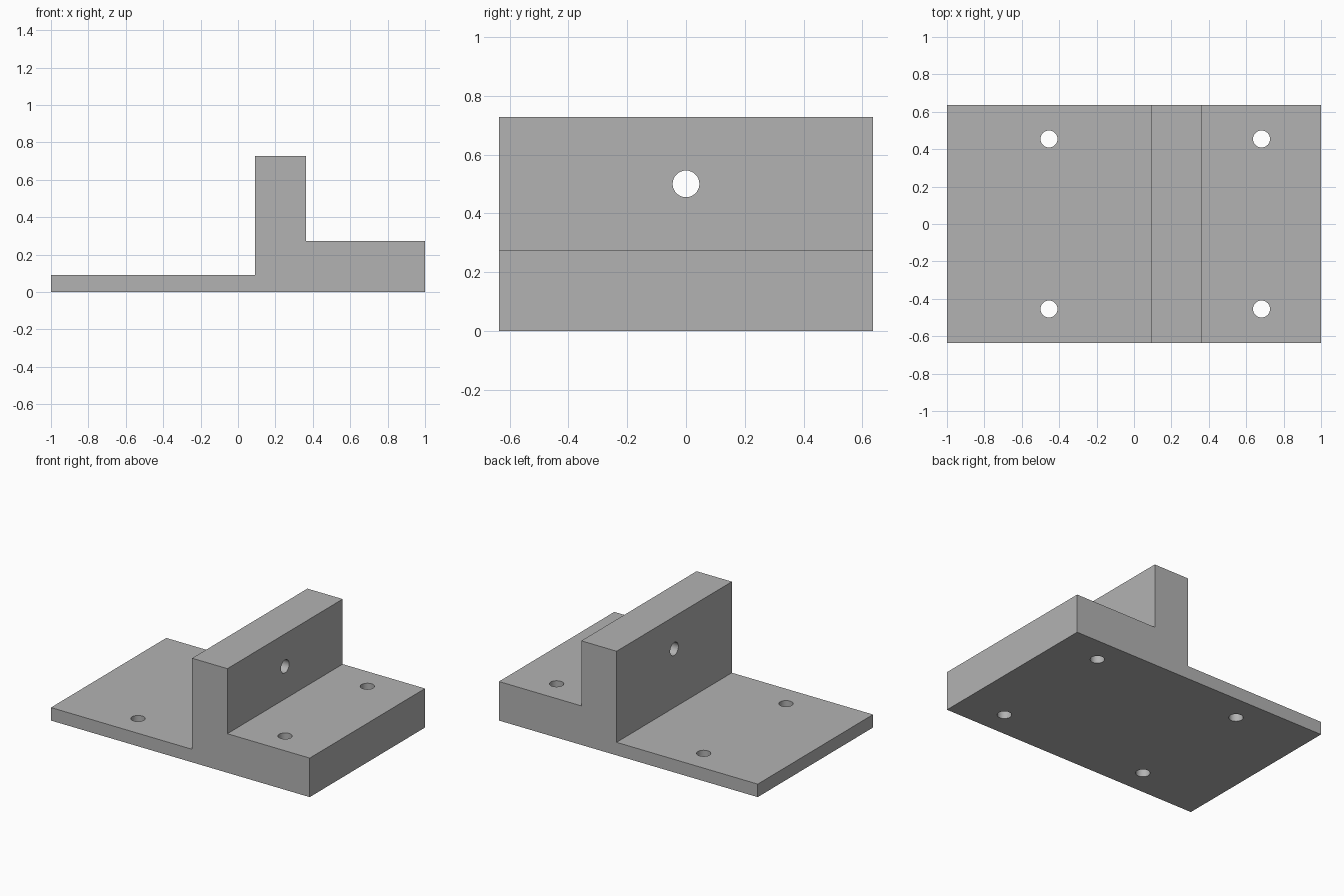
import bpy, bmesh
from math import pi, radians

if "Cube" in bpy.data.objects:
    bpy.data.objects.remove(bpy.data.objects["Cube"], do_unlink=True)

UNIT = 1 / 11          # base module of the part
HALF_DEPTH = 7 * UNIT
HOLE_RADIUS = UNIT / 2

grey = bpy.data.materials.new("plain_grey")
grey.use_nodes = True
colour = (0.45, 0.45, 0.45, 1)
grey.diffuse_color = colour
grey.node_tree.nodes["Principled BSDF"].inputs["Base Color"].default_value = colour

# Stepped profile (x, z): thin plate, upright wall, thick plate
profile = [(-11, 0), (11, 0), (11, 3), (4, 3), (4, 8), (1, 8), (1, 1), (-11, 1)]
bm = bmesh.new()
face = bm.faces.new([bm.verts.new((x * UNIT, -HALF_DEPTH, z * UNIT)) for x, z in profile])
extruded = bmesh.ops.extrude_face_region(bm, geom=[face])["geom"]
bmesh.ops.translate(bm, vec=(0, 2 * HALF_DEPTH, 0),
                    verts=[v for v in extruded if isinstance(v, bmesh.types.BMVert)])
bmesh.ops.recalc_face_normals(bm, faces=bm.faces)
mesh = bpy.data.meshes.new("stepped_bracket")
bm.to_mesh(mesh)
bm.free()
mesh.materials.append(grey)
bracket = bpy.data.objects.new("stepped_bracket", mesh)
bpy.context.collection.objects.link(bracket)


def drill(location, length, rotation=(0, 0, 0)):
    """Cut a round through hole in the bracket."""
    bpy.ops.mesh.primitive_cylinder_add(vertices=48, radius=HOLE_RADIUS, depth=length,
                                        location=location, rotation=rotation)
    cutter = bpy.context.object
    cutter.name = "hole_cutter"
    cutter.hide_render = True
    cutter.data.materials.append(grey)
    cut = bracket.modifiers.new("hole", "BOOLEAN")
    cut.operation = "DIFFERENCE"
    cut.solver = "EXACT"
    cut.object = cutter
    bpy.ops.object.select_all(action="DESELECT")
    bracket.select_set(True)
    bpy.context.view_layer.objects.active = bracket
    bpy.ops.object.modifier_apply(modifier=cut.name)
    bpy.data.objects.remove(cutter, do_unlink=True)


# Four mounting holes through the plates
for x in (-5, 7.5):
    for y in (-5, 5):
        drill((x * UNIT, y * UNIT, 0.2), 1)

# Cross hole through the upright wall
drill((2.5 * UNIT, 0, 5.5 * UNIT), 0.6, (0, pi / 2, 0))

bpy.ops.object.shade_smooth_by_angle(angle=radians(30))
